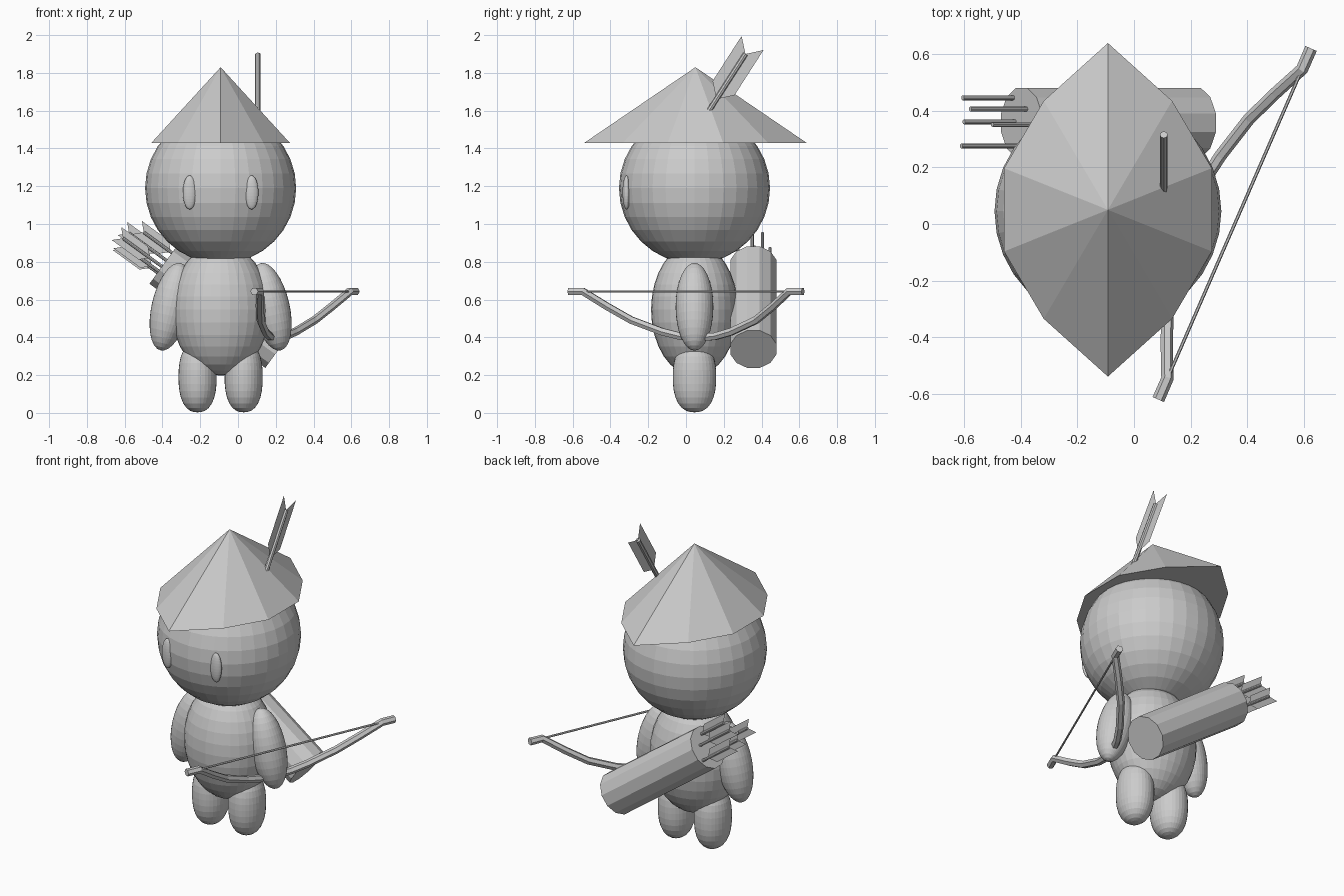
import bpy, bmesh, math
from mathutils import Matrix, Vector

if "Cube" in bpy.data.objects:
    bpy.data.objects.remove(bpy.data.objects["Cube"])

CX, CY = -0.092, 0.045   # axis of the figure


def add_mesh(name, bm, mat=Matrix()):
    bmesh.ops.transform(bm, matrix=mat, verts=bm.verts)
    me = bpy.data.meshes.new(name)
    bm.to_mesh(me)
    bm.free()
    ob = bpy.data.objects.new(name, me)
    bpy.context.collection.objects.link(ob)
    return ob


def ellipsoid(name, loc, radii, tilt=0.0, power=2.0, seg=32, rings=16):
    bm = bmesh.new()
    bmesh.ops.create_uvsphere(bm, u_segments=seg, v_segments=rings, radius=1)
    for v in bm.verts:
        n = (math.hypot(v.co.x, v.co.y) ** power + abs(v.co.z) ** power) ** (1 / power)
        v.co /= n
    mat = (Matrix.Translation(loc) @ Matrix.Rotation(tilt, 4, 'Y')
           @ Matrix.Diagonal((*radii, 1)))
    return add_mesh(name, bm, mat)


def frame(origin, along, side):
    """Matrix with local z = along and local x = side."""
    z = Vector(along).normalized()
    x = Vector(side).normalized()
    m = Matrix((x, z.cross(x), z)).transposed().to_4x4()
    m.translation = origin
    return m


def arrow(name, nock, along, side, scale, length):
    # shaft below the nock, with two flat swept vanes
    bm = bmesh.new()
    bmesh.ops.create_cone(bm, cap_ends=True, segments=8, radius1=0.014, radius2=0.014,
                          depth=length, matrix=Matrix.Translation((0, 0, -length / 2)))
    for s in (-1, 1):
        pts = [(0, 0), (0.069, 0.069), (0.069, -0.215), (0, -0.285)]
        bm.faces.new([bm.verts.new((s * x, 0, z)) for x, z in pts])
    add_mesh(name, bm, frame(nock, along, side) @ Matrix.Scale(scale, 4))


def tube(name, pts, radius, res):
    cu = bpy.data.curves.new(name, 'CURVE')
    cu.dimensions = '3D'
    sp = cu.splines.new('POLY')
    sp.points.add(len(pts) - 1)
    for p, co in zip(sp.points, pts):
        p.co = (*co, 1)
    sp.use_smooth = False
    cu.bevel_depth = radius
    cu.bevel_resolution = res
    cu.use_fill_caps = True
    ob = bpy.data.objects.new(name, cu)
    bpy.context.collection.objects.link(ob)


# Head, body
ellipsoid("head", (CX, CY, 1.19), (0.4, 0.4, 0.4))
ellipsoid("body", (CX, CY, 0.547), (0.26, 0.23, 0.35))

# Paired parts
for s, side in ((-1, "right"), (1, "left")):
    ellipsoid(side + "_eye", (CX + s * 0.164, -0.315, 1.167), (0.036, 0.021, 0.09))
    ellipsoid(side + "_arm", (CX + s * 0.265, CY, 0.562), (0.1, 0.1, 0.237),
              tilt=-s * math.radians(13))
    ellipsoid(side + "_leg", (CX + s * 0.122, CY, 0.19), (0.101, 0.115, 0.187), power=2.4)

# Hat: ten-sided cone with pulled front and back tips
bm = bmesh.new()
apex = bm.verts.new((CX, CY + 0.005, 1.83))
rim = []
for i in range(10):
    a = math.radians(36 * i)
    ry = 0.588 if i % 5 == 0 else 0.475
    rim.append(bm.verts.new((CX - 0.385 * math.sin(a), CY + 0.005 + ry * math.cos(a), 1.43)))
for i in range(10):
    bm.faces.new((rim[i], rim[(i + 1) % 10], apex))
bm.faces.new(rim[::-1])
add_mesh("hat", bm)

# Arrow stuck in the hat
arrow("hat_arrow", (0.105, 0.315, 1.9), (0, 0.54, 0.84), (0, 0.84, -0.54), 1.0, 0.45)

# Quiver across the back
th = math.radians(36)
u = Vector((-math.cos(th), 0, math.sin(th)))
w = Vector((math.sin(th), 0, math.cos(th)))
centre = Vector((-0.09, 0.357, 0.56))
bm = bmesh.new()
bmesh.ops.create_cone(bm, cap_ends=True, segments=12, radius1=0.127, radius2=0.127, depth=0.758)
add_mesh("quiver", bm, frame(centre, u, w) @ Matrix.Rotation(math.radians(15), 4, 'Z'))

# Quiver arrows: y position, offset across the mouth, length sticking out
mouth = centre + u * 0.379
for i, (y, o, s) in enumerate([(0.445, -0.05, 0.22), (0.405, 0.03, 0.245), (0.36, -0.04, 0.222),
                               (0.35, 0.08, 0.185), (0.275, -0.01, 0.255)]):
    nock = mouth + u * s + w * o
    nock.y = y
    arrow(f"quiver_arrow_{i + 1}", nock, u, w, 0.62, 0.6)

# Bow: half profile (along the chord, share of depth) mirrored to both limbs
mid = Vector((0.355, 0, 0.643))
chord = Vector((0.399, 0.917, 0))
depth = Vector((-0.15, 0.065, -0.245))
half = [(0.1, 0.97), (0.2, 0.87), (0.36, 0.62), (0.48, 0.32), (0.595, 0), (0.675, 0)]
prof = [(-t, f) for t, f in reversed(half)] + [(0, 1)] + half
tube("bow", [mid + chord * t + depth * f for t, f in prof], 0.022, 1)
tube("bow_string", [mid + chord * t for t in (-0.58, 0.58)], 0.006, 1)
